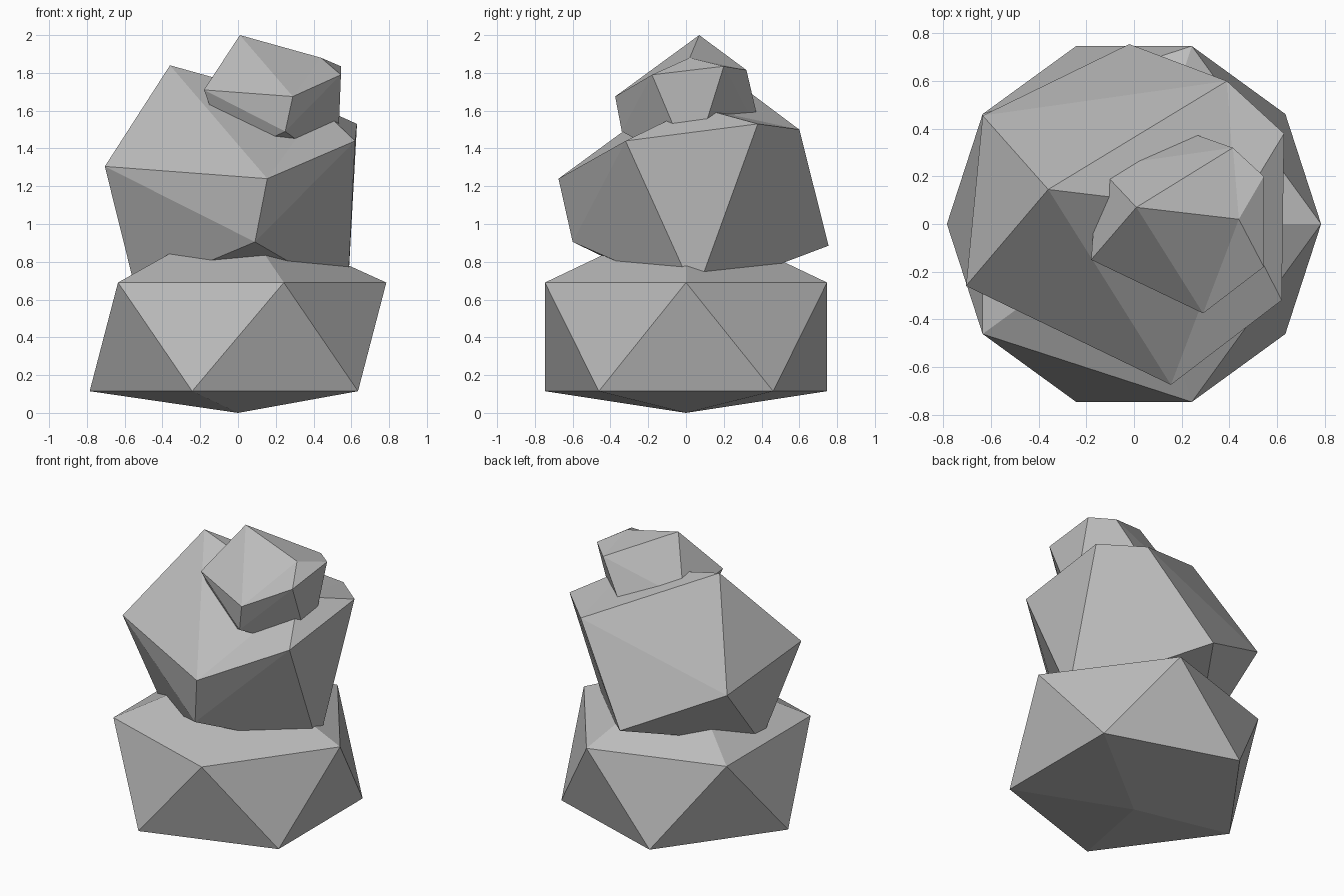
import bpy
import bmesh

cube = bpy.data.objects.get("Cube")
if cube:
    bpy.data.objects.remove(cube, do_unlink=True)

stone_grey = bpy.data.materials.new("stone_grey")
stone_grey.use_nodes = True
grey = (0.5, 0.5, 0.5, 1)
stone_grey.diffuse_color = grey
stone_grey.node_tree.nodes["Principled BSDF"].inputs["Base Color"].default_value = grey


def finish_stone(name, bm):
    """Turn the bmesh into a flat shaded stone object."""
    bmesh.ops.recalc_face_normals(bm, faces=bm.faces)
    mesh = bpy.data.meshes.new(name)
    bm.to_mesh(mesh)
    bm.free()
    mesh.materials.append(stone_grey)
    stone = bpy.data.objects.new(name, mesh)
    bpy.context.collection.objects.link(stone)
    return stone


def chipped_stone(name, upper_tip, upper_ring, lower_ring, lower_tip):
    """Twenty sided stone: two tips joined by two staggered rings of corners."""
    bm = bmesh.new()
    top = bm.verts.new(upper_tip)
    bottom = bm.verts.new(lower_tip)
    upper = [bm.verts.new(p) for p in upper_ring]
    lower = [bm.verts.new(p) for p in lower_ring]
    count = len(upper)
    for i in range(count):
        j = (i + 1) % count
        bm.faces.new((top, upper[i], upper[j]))
        bm.faces.new((upper[i], lower[i], upper[j]))
        bm.faces.new((upper[j], lower[i], lower[j]))
        bm.faces.new((bottom, lower[j], lower[i]))
    return finish_stone(name, bm)


# Base stone: squashed icosphere with its underside pushed nearly flat
bm = bmesh.new()
bmesh.ops.create_icosphere(bm, subdivisions=1, radius=1)
for v in bm.verts:
    v.co.x *= 0.878
    v.co.y *= 0.878
    v.co.z = max(v.co.z * 0.643 + 0.4025, 0)
finish_stone("base_stone", bm)

# Middle stone: tilted and uneven
chipped_stone(
    "middle_stone",
    (0.43, 0.05, 1.62),
    [(-0.36, 0.145, 1.84), (0.155, -0.675, 1.24), (0.62, -0.32, 1.44),
     (0.63, 0.38, 1.53), (0.39, 0.6, 1.5)],
    [(-0.705, -0.26, 1.305), (0.09, -0.6, 0.905), (0.58, 0.05, 0.62),
     (-0.02, 0.755, 0.885), (-0.635, 0.455, 1.18)],
    (-0.54, -0.05, 0.64))

# Top stone: the smallest, leaning to one side
chipped_stone(
    "top_stone",
    (0.44, 0.02, 1.88),
    [(0.01, 0.07, 2), (0.29, -0.375, 1.675), (0.545, -0.18, 1.79),
     (0.545, 0.2, 1.835), (0.415, 0.32, 1.815)],
    [(-0.18, -0.15, 1.71), (0.25, -0.34, 1.49), (0.525, 0.03, 1.29),
     (0.16, 0.41, 1.43), (-0.15, 0.24, 1.64)],
    (-0.05, -0.05, 1.35))
